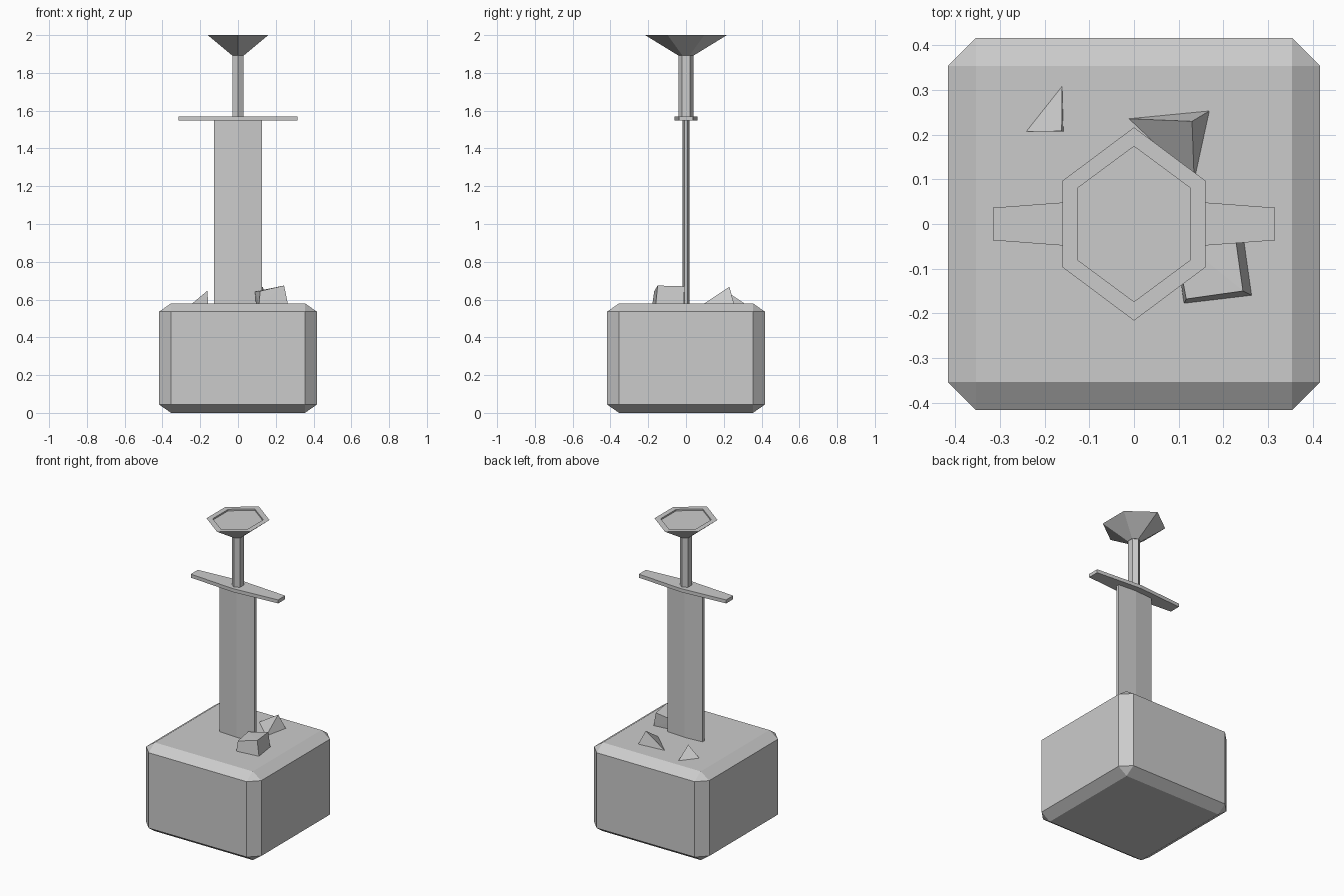
import bpy, bmesh

if "Cube" in bpy.data.objects:
    bpy.data.objects.remove(bpy.data.objects["Cube"])


def finish(name, bm):
    bmesh.ops.recalc_face_normals(bm, faces=bm.faces[:])
    me = bpy.data.meshes.new(name)
    bm.to_mesh(me)
    bm.free()
    ob = bpy.data.objects.new(name, me)
    bpy.context.collection.objects.link(ob)
    return ob


def hexagon(side_x, side_y, tip_y):
    """Hexagon outline with its points on the y axis and flats at +-x."""
    return [(0, tip_y), (-side_x, side_y), (-side_x, -side_y),
            (0, -tip_y), (side_x, -side_y), (side_x, side_y)]


def loft(name, rings):
    """Closed solid through a stack of (z, outline) rings."""
    bm = bmesh.new()
    loops = [[bm.verts.new((x, y, z)) for x, y in pts] for z, pts in rings]
    for a, b in zip(loops, loops[1:]):
        n = len(a)
        for i in range(n):
            j = (i + 1) % n
            bm.faces.new((a[i], a[j], b[j], b[i]))
    bm.faces.new(loops[0][::-1])
    bm.faces.new(loops[-1])
    return finish(name, bm)


def rock(name, points):
    """Angular chip of stone as a convex hull."""
    bm = bmesh.new()
    for p in points:
        bm.verts.new(p)
    bmesh.ops.convex_hull(bm, input=bm.verts[:])
    return finish(name, bm)


# Stone block: bevelled unit cube, then squashed to size
bm = bmesh.new()
bmesh.ops.create_cube(bm, size=2)
bmesh.ops.bevel(bm, geom=bm.edges[:], offset=0.15, offset_type='OFFSET',
                segments=1, profile=0.5, affect='EDGES')
bmesh.ops.scale(bm, vec=(0.417, 0.417, 0.29), verts=bm.verts[:])
bmesh.ops.translate(bm, vec=(0, 0, 0.29), verts=bm.verts[:])
finish("stone_block", bm)

# Sword: blade, cross guard and grip are straight hexagonal prisms
for name, z0, z1, outline in (
        ("blade", 0.50, 1.55, hexagon(0.126, 0.009, 0.018)),
        ("cross_guard", 1.547, 1.57, hexagon(0.316, 0.0365, 0.06)),
        ("grip", 1.565, 1.90, hexagon(0.03, 0.02, 0.04))):
    loft(name, [(z0, outline), (z1, outline)])

# Flared pommel with a shallow recessed top
inner = hexagon(0.127, 0.08, 0.174)
loft("pommel", [(1.893, hexagon(0.032, 0.02, 0.042)),
                (2.0, hexagon(0.16, 0.097, 0.2165)),
                (2.0, inner),
                (1.99, inner)])

# Stone chips lying on the block
B = 0.577
rock("chip_back_left", [(-0.245, 0.207, B), (-0.161, 0.313, B),
                        (-0.158, 0.207, B), (-0.162, 0.208, 0.647)])
rock("chip_back_right", [(-0.016, 0.236, B), (0.17, 0.254, B),
                         (0.135, 0.093, B), (0.13, 0.23, 0.668)])
rock("chip_front", [(0.112, -0.178, B), (0.264, -0.16, B),
                    (0.243, -0.012, B), (0.095, -0.03, B),
                    (0.117, -0.168, 0.645), (0.244, -0.15, 0.674),
                    (0.224, -0.008, 0.67), (0.09, -0.025, 0.643)])
